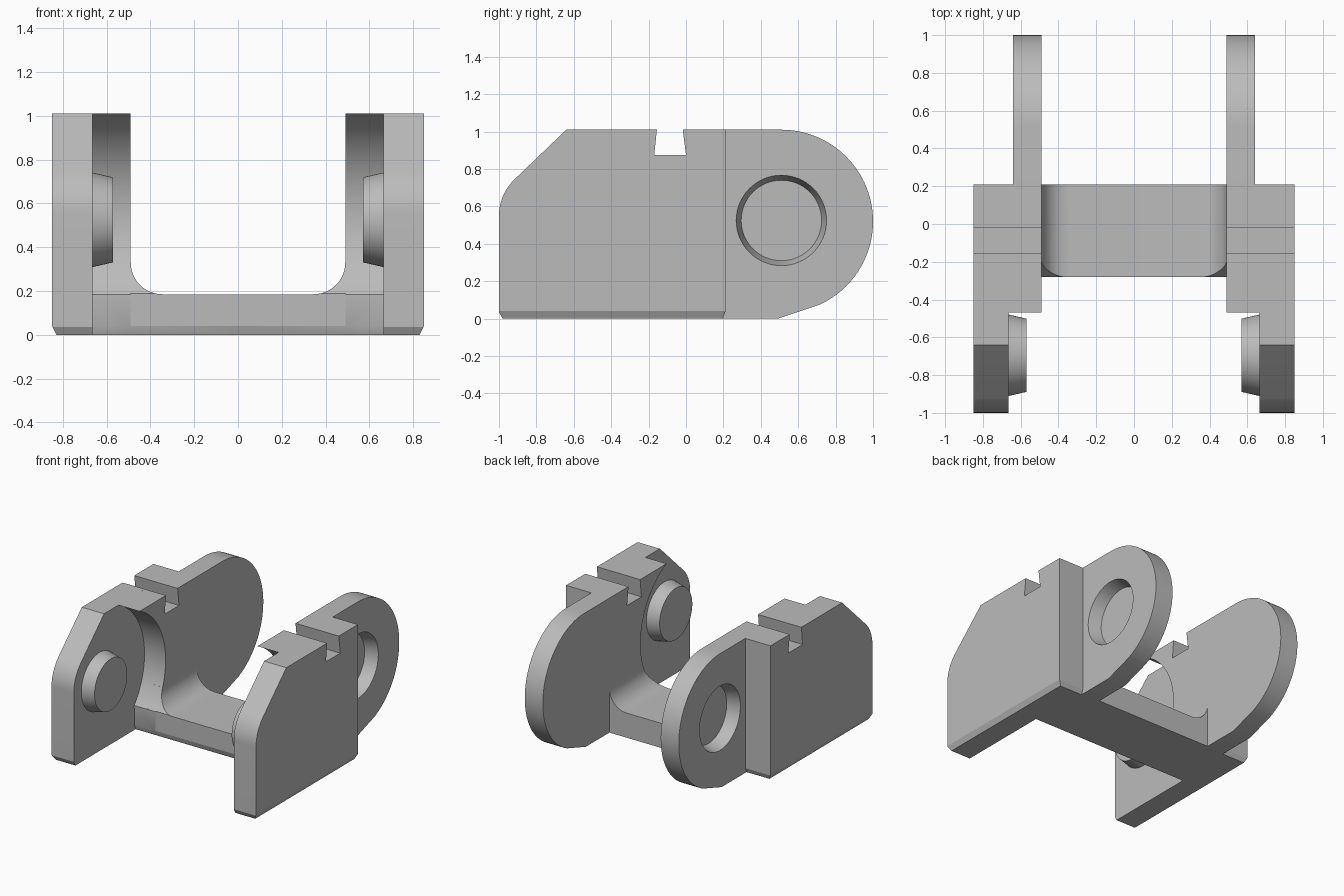
import bpy, bmesh, math
from mathutils import Matrix, Vector

if "Cube" in bpy.data.objects:
    bpy.data.objects.remove(bpy.data.objects["Cube"])

grey = bpy.data.materials.new("plain grey")
grey.diffuse_color = (0.5, 0.5, 0.5, 1)
grey.use_nodes = True
grey.node_tree.nodes["Principled BSDF"].inputs["Base Color"].default_value = grey.diffuse_color


def make(name, bm):
    bmesh.ops.recalc_face_normals(bm, faces=bm.faces)
    me = bpy.data.meshes.new(name)
    bm.to_mesh(me)
    bm.free()
    me.materials.append(grey)
    ob = bpy.data.objects.new(name, me)
    bpy.context.collection.objects.link(ob)
    return ob


def prism(name, pts, a, b, axis="x"):
    """Extrude a (y, z) profile along x, or an (x, z) profile along y."""
    bm = bmesh.new()
    place = (lambda p, t: (t, *p)) if axis == "x" else (lambda p, t: (p[0], t, p[1]))
    lo = [bm.verts.new(place(p, a)) for p in pts]
    hi = [bm.verts.new(place(p, b)) for p in pts]
    bm.faces.new(lo)
    bm.faces.new(hi)
    for i in range(len(pts)):
        j = (i + 1) % len(pts)
        bm.faces.new((lo[i], lo[j], hi[j], hi[i]))
    return make(name, bm)


def arc(cx, cz, r, a0, a1, n):
    return [(cx + r * math.cos(math.radians(a0 + (a1 - a0) * i / n)),
             cz + r * math.sin(math.radians(a0 + (a1 - a0) * i / n))) for i in range(n + 1)]


def cone(name, y, z, x0, x1, r0, r1):
    """Tapered round part along x."""
    bm = bmesh.new()
    bmesh.ops.create_cone(bm, cap_ends=True, segments=64, radius1=r0, radius2=r1, depth=x1 - x0,
                          matrix=Matrix.Translation(Vector(((x0 + x1) / 2, y, z)))
                          @ Matrix.Rotation(math.pi / 2, 4, "Y"))
    return make(name, bm)


def combine(target, other, op):
    m = target.modifiers.new(op, "BOOLEAN")
    m.operation, m.solver, m.object = op, "EXACT", other
    bpy.context.view_layer.update()
    me = bpy.data.meshes.new_from_object(target.evaluated_get(bpy.context.evaluated_depsgraph_get()))
    target.modifiers.clear()
    target.data = me
    bpy.data.objects.remove(other)


TOP, BACK = 1.01, 0.21
PEG_Y, PEG_Z, LUG_Y = -0.695, 0.525, 0.51
notch = [(0.0, 0.875), (-0.03, TOP + .1), (-0.145, TOP + .1), (-0.17, 0.875)]
foot = [(BACK - 0.015, 0), (BACK, 0.035)]

# Outer side plate with sloped, rounded nose
plate = prism("link_body", [(-0.98, 0)] + foot + [(BACK, TOP), (-0.64, TOP)]
              + arc(-0.73, 0.55, 0.27, 135, 180, 10) + [(-1, 0.035)], 0.665, 0.85)

# Inner block, hollowed at the front to clear the next link's lug
hollow = [p for p in arc(PEG_Y, PEG_Z, 0.535, 65, -39.5, 40)]
block = prism("inner_block", [(-0.265, 0), (BACK - 0.015, 0), (BACK, 0.035), (BACK, TOP)]
              + hollow + [(-0.28, 0.04)], 0.49, 0.70)

# Rounded rear lug
lug = prism("rear_lug", [(-0.05, 0.1), (0.1, 0), (0.49, 0)]
            + arc(LUG_Y, 0.52, 0.49, -66, 90, 48) + [(0.0, TOP)], 0.49, 0.64)

# Floor crossbar with filleted ends, trimmed by the same hollow
floor = prism("floor", [(0.0, 0), (0.56, 0), (0.56, 0.335), (0.49, 0.335)]
              + arc(0.345, 0.33, 0.145, 0, -90, 12) + [(0.0, 0.185)], -0.28, BACK, "y")
combine(floor, cone("hollow_cutter", PEG_Y, PEG_Z, -0.5, 0.8, 0.535, 0.535), "DIFFERENCE")
combine(floor, prism("floor_edge_cutter", [(-0.265, 0), (-0.28, 0.04), (-0.4, 0.04), (-0.4, -0.1),
                                           (-0.3025, -0.1)], -0.5, 0.8), "DIFFERENCE")

for part in (block, lug, floor):
    combine(plate, part, "UNION")

# Top slot, lower outside chamfer and blind socket in the lug
combine(plate, prism("slot_cutter", notch, 0.4, 1), "DIFFERENCE")
combine(plate, prism("chamfer_cutter", [(0.83, 0), (0.85, 0.04), (0.9, 0.14), (0.9, -0.1), (0.78, -0.1)],
                     -1.2, 0.6, "y"), "DIFFERENCE")
combine(plate, cone("socket_cutter", LUG_Y, PEG_Z, 0.545, 0.645, 0.215, 0.243), "DIFFERENCE")

# Tapered pivot peg
combine(plate, cone("pivot_peg", PEG_Y, PEG_Z, 0.57, 0.70, 0.194, 0.224), "UNION")

# Mirror to the other side
mir = plate.modifiers.new("mirror", "MIRROR")
mir.use_clip = True
bm = bmesh.new()
bm.from_mesh(plate.data)
bmesh.ops.delete(bm, geom=[f for f in bm.faces if all(abs(v.co.x) < 1e-4 for v in f.verts)],
                 context="FACES")
bm.to_mesh(plate.data)
bm.free()

bpy.context.view_layer.objects.active = plate
plate.select_set(True)
bpy.ops.object.shade_smooth_by_angle(angle=math.radians(20))
